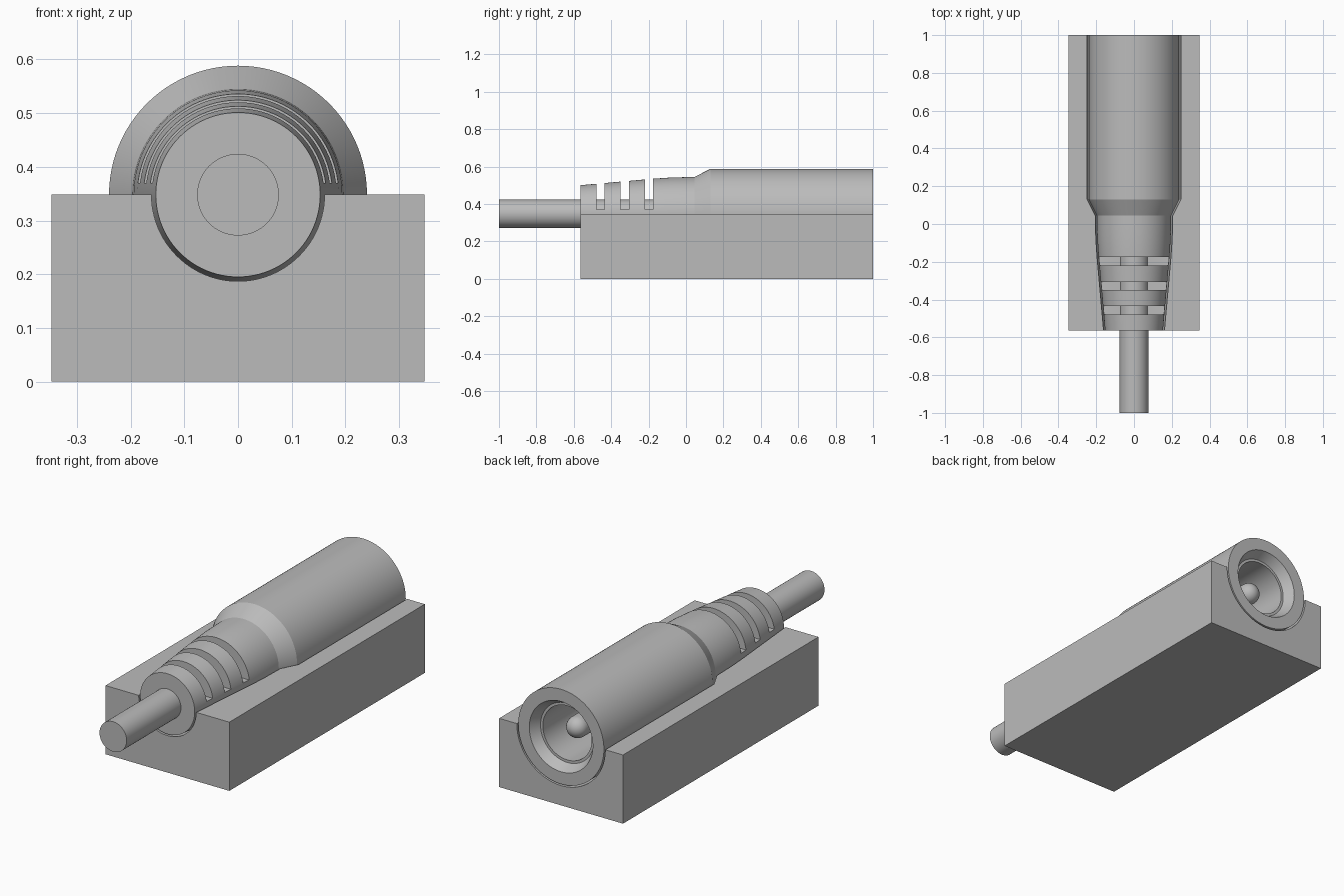
import bpy, bmesh, math
from mathutils import Vector

AXIS_Z = 0.348
FRONT, BACK = -0.565, 1.0
GAP = 0.008

if "Cube" in bpy.data.objects:
    bpy.data.objects.remove(bpy.data.objects["Cube"], do_unlink=True)

grey = bpy.data.materials.new("mid grey")
grey.use_nodes = True
grey.diffuse_color = (0.5, 0.5, 0.5, 1)
grey.node_tree.nodes["Principled BSDF"].inputs["Base Color"].default_value = (0.5, 0.5, 0.5, 1)


def finish(name, bm):
    bmesh.ops.remove_doubles(bm, verts=bm.verts, dist=1e-5)
    bmesh.ops.recalc_face_normals(bm, faces=bm.faces)
    mesh = bpy.data.meshes.new(name)
    bm.to_mesh(mesh)
    bm.free()
    mesh.materials.append(grey)
    obj = bpy.data.objects.new(name, mesh)
    bpy.context.collection.objects.link(obj)
    return obj


def box(name, low, high):
    bm = bmesh.new()
    bmesh.ops.create_cube(bm, size=1)
    for v in bm.verts:
        v.co = [a + (b - a) * (c + 0.5) for a, b, c in zip(low, high, v.co)]
    return finish(name, bm)


def revolve(name, profile, steps=96):
    """Spin (radius, y) points about the connector axis."""
    bm = bmesh.new()
    verts = [bm.verts.new((r, y, AXIS_Z)) for r, y in profile]
    edges = [bm.edges.new(pair) for pair in zip(verts, verts[1:])]
    bmesh.ops.spin(bm, geom=verts + edges, cent=Vector((0, 0, AXIS_Z)),
                   axis=Vector((0, 1, 0)), angle=math.tau, steps=steps)
    return finish(name, bm)


def cut(obj, cutters):
    """Subtract the cutters, bake the result and discard them."""
    for c in cutters:
        c.hide_render = True
        mod = obj.modifiers.new("cut", 'BOOLEAN')
        mod.operation, mod.solver, mod.object = 'DIFFERENCE', 'EXACT', c
    bpy.context.view_layer.update()
    graph = bpy.context.evaluated_depsgraph_get()
    mesh = bpy.data.meshes.new_from_object(obj.evaluated_get(graph))
    obj.modifiers.clear()
    obj.data = mesh
    mesh.materials.clear()
    mesh.materials.append(grey)
    for c in cutters:
        bpy.data.objects.remove(c, do_unlink=True)


# Outer shape shared by the connector and its cradle groove
outline = [(0.153, FRONT), (0.188, -0.17), (0.194, -0.08), (0.196, 0.0),
           (0.197, 0.045), (0.24, 0.13), (0.24, BACK)]

# Cradle block with a close-fitting groove
block = box("cradle_block", (-0.347, FRONT, 0), (0.347, BACK, AXIS_Z))
groove = [(r + GAP, y) for r, y in outline]
groove = [(0, FRONT - 0.1), (groove[0][0], FRONT - 0.1)] + groove
groove += [(0.24 + GAP, BACK + 0.1), (0, BACK + 0.1)]
cut(block, [revolve("groove_cutter", groove)])

# Connector body with a countersunk socket at the back
socket = [(0.178, BACK), (0.15, 0.95), (0.137, 0.95), (0.137, 0.65), (0, 0.65)]
body = revolve("connector_body", [(0, FRONT)] + outline + socket)

# Strain relief slots, open down to just above the cradle
slots = [box("slot_cutter", (-0.3, y - 0.022, 0.37), (0.3, y + 0.022, 0.7))
         for y in (-0.457, -0.328, -0.198)]
cut(body, slots)

# Cable running into the strain relief
cable = revolve("cable", [(0, -1), (0.076, -1), (0.076, -0.1), (0, -0.1)], 64)

# Round-tipped contact pin in the socket
pin_r, tip = 0.053, 0.92
dome = [(pin_r * math.cos(a), tip - pin_r + pin_r * math.sin(a))
        for a in (math.pi / 2 * i / 10 for i in range(10))]
pin = revolve("contact_pin", [(0, 0.6), (pin_r, 0.6)] + dome + [(0, tip)], 48)

for obj in (block, body, cable, pin):
    bpy.ops.object.select_all(action='DESELECT')
    obj.select_set(True)
    bpy.context.view_layer.objects.active = obj
    bpy.ops.object.shade_smooth_by_angle(angle=math.radians(20))
